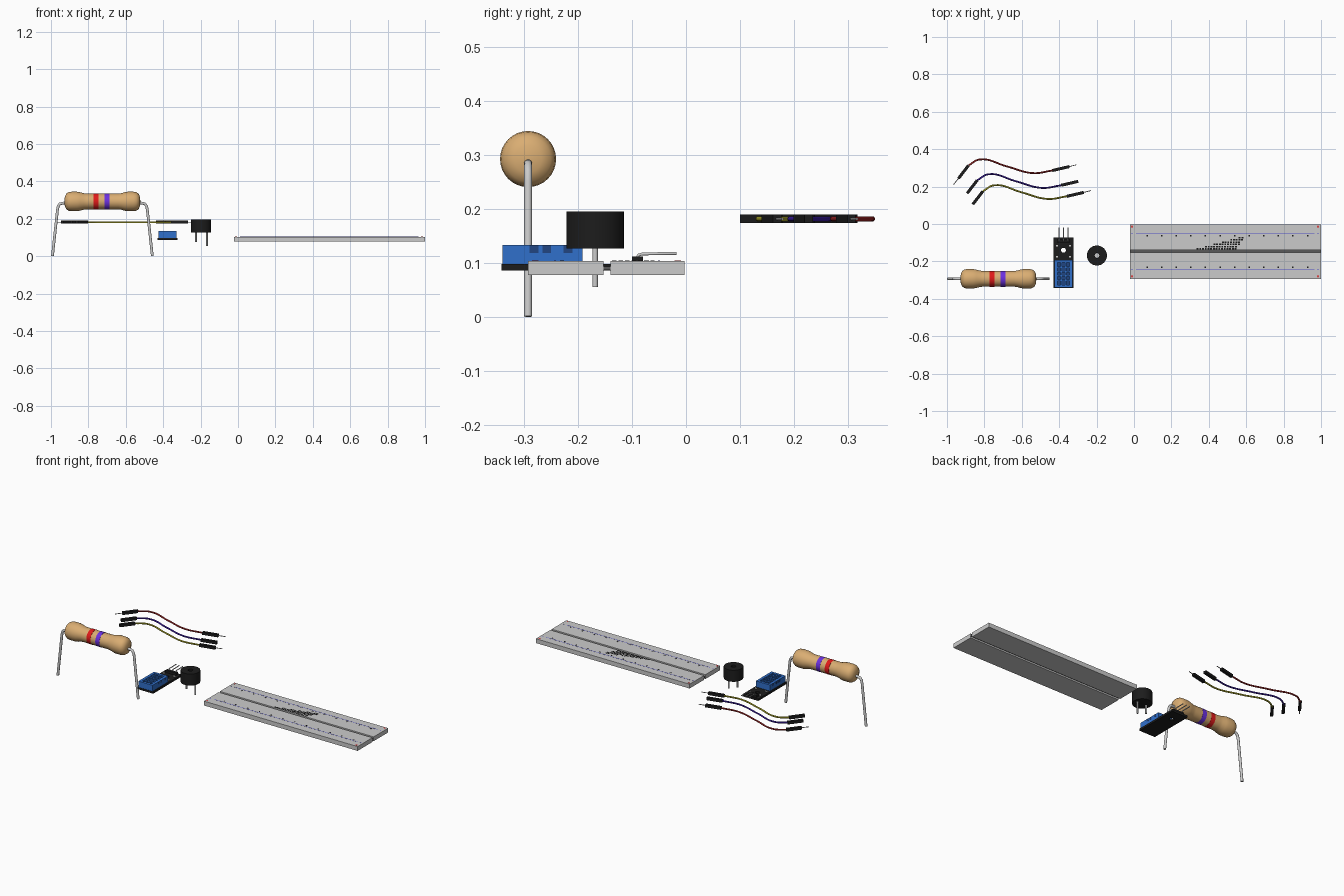
import bpy, bmesh, math
from mathutils import Vector, Matrix

if "Cube" in bpy.data.objects:
    bpy.data.objects.remove(bpy.data.objects["Cube"])

def mat(name, r, g, b):
    m = bpy.data.materials.new(name)
    m.diffuse_color = (r, g, b, 1)
    m.use_nodes = True
    m.node_tree.nodes["Principled BSDF"].inputs["Base Color"].default_value = m.diffuse_color
    return m

BLACK = mat("black", .012, .012, .012)
TAN = mat("tan", .70, .42, .17)
RED = mat("red", .75, .01, .01)
PURPLE = mat("purple", .15, .03, .75)
BLUE = mat("blue", .03, .16, .60)
NAVY = mat("navy", .015, .06, .22)
WIRE_RED = mat("wire red", .30, .015, .015)
WIRE_BLUE = mat("wire blue", .04, .01, .35)
WIRE_YELLOW = mat("wire yellow", .38, .36, .02)
LINE = mat("line blue", .08, .08, .65)
GREY = mat("groove grey", .10, .10, .10)

def finish(name, bm, m=None, smooth=False):
    me = bpy.data.meshes.new(name)
    bm.normal_update()
    bm.to_mesh(me)
    bm.free()
    ob = bpy.data.objects.new(name, me)
    bpy.context.collection.objects.link(ob)
    if m:
        me.materials.append(m)
    if smooth:
        bpy.ops.object.select_all(action='DESELECT')
        ob.select_set(True)
        bpy.context.view_layer.objects.active = ob
        bpy.ops.object.shade_smooth_by_angle(angle=math.radians(40))
    return ob

def boxes(name, items, m=None):
    """One object from (x0, x1, y0, y1, z0, z1) boxes."""
    bm = bmesh.new()
    for x0, x1, y0, y1, z0, z1 in items:
        bmesh.ops.create_cube(bm, size=1, matrix=Matrix.LocRotScale(
            Vector(((x0+x1)/2, (y0+y1)/2, (z0+z1)/2)), None, Vector((x1-x0, y1-y0, z1-z0))))
    return finish(name, bm, m)

def lathe(name, prof, origin, axis, m=None, n=32):
    """Spin (radius, height) points around the x or z axis."""
    bm = bmesh.new()
    vs = [bm.verts.new((r, 0, h)) for r, h in prof]
    es = [bm.edges.new(p) for p in zip(vs, vs[1:])]
    bmesh.ops.spin(bm, geom=vs + es, cent=(0, 0, 0), axis=(0, 0, 1), angle=math.tau, steps=n)
    bmesh.ops.remove_doubles(bm, verts=bm.verts, dist=1e-5)
    if axis == 'x':
        bmesh.ops.rotate(bm, verts=bm.verts, matrix=Matrix.Rotation(math.pi/2, 3, 'Y'))
    bmesh.ops.translate(bm, verts=bm.verts, vec=origin)
    bmesh.ops.recalc_face_normals(bm, faces=bm.faces)
    return finish(name, bm, m, True)

def tube(name, pts, r, m=None, smooth=True, res=8):
    """Round wire through the points."""
    cu = bpy.data.curves.new(name, 'CURVE')
    cu.dimensions = '3D'
    cu.bevel_depth, cu.bevel_resolution, cu.use_fill_caps = r, 3, True
    cu.resolution_u = res
    sp = cu.splines.new('BEZIER')
    sp.bezier_points.add(len(pts) - 1)
    for b, p in zip(sp.bezier_points, pts):
        b.co = p
        b.handle_left_type = b.handle_right_type = 'AUTO' if smooth else 'VECTOR'
    ob = bpy.data.objects.new(name, cu)
    bpy.context.collection.objects.link(ob)
    if m:
        cu.materials.append(m)
    bpy.ops.object.select_all(action='DESELECT')
    ob.select_set(True)
    bpy.context.view_layer.objects.active = ob
    bpy.ops.object.convert(target='MESH')
    bpy.ops.object.shade_smooth_by_angle(angle=math.radians(40))
    return ob

# Resistor body, bands and bent legs
RC = Vector((-.725, -.293, .293))
half = [(0, .203), (.025, .201), (.042, .193), (.050, .180), (.052, .165),
        (.052, .135), (.049, .118), (.044, .100), (.042, .085)]
lathe("resistor_body", [(r, -h) for r, h in half] + half[::-1], RC, 'x', TAN)
for name, x, m in (("resistor_red_band", -.7595, RED), ("resistor_purple_band", -.7005, PURPLE)):
    lathe(name, [(.041, -.0135), (.0428, -.0135), (.0428, .0135), (.041, .0135)],
          (x, RC.y, RC.z), 'x', m)
for side, s in (("left", -1), ("right", 1)):
    path = [(.19, .285), (.212, .284), (.228, .280), (.236, .268), (.240, .25), (.267, .001)]
    tube("resistor_leg_" + side, [(RC.x + s*x, RC.y, z) for x, z in path], .0077, smooth=False)

# Sensor board with a mounting hole
pcb = boxes("sensor_board", [(-.430, -.324, -.342, -.072, .086, .098)], BLACK)
cut = lathe("hole_cutter", [(0, -.03), (.013, -.03), (.013, .03), (0, .03)], (-.377, -.140, .092), 'z')
mod = pcb.modifiers.new("hole", 'BOOLEAN')
mod.operation, mod.object, mod.solver = 'DIFFERENCE', cut, 'EXACT'
bpy.context.view_layer.objects.active = pcb
bpy.ops.object.modifier_apply(modifier="hole")
bpy.data.objects.remove(cut)
boxes("sensor_small_parts", [(x, x+.012, y, y+.008, .098, .101)
                             for x in (-.418, -.348) for y in (-.178, -.120)])

# Sensor housing: tray, rim and grille bars
boxes("sensor_housing_base", [(-.424, -.330, -.340, -.192, .097, .118)], BLUE)
boxes("sensor_grille_floor", [(-.410, -.344, -.328, -.204, .118, .119)], NAVY)
bars = [(-.424, -.408, -.340, -.192, .118, .134), (-.346, -.330, -.340, -.192, .118, .134),
        (-.408, -.346, -.340, -.326, .118, .134), (-.408, -.346, -.206, -.192, .118, .134)]
bars += [(x-.003, x+.003, -.326, -.206, .118, .134) for x in (-.389, -.365)]
bars += [(-.408, -.346, y-.004, y+.004, .118, .133) for y in (-.302, -.278, -.254, -.230)]
boxes("sensor_grille", bars, BLUE)
boxes("sensor_side_slots", [(x-.0008, x+.0008, y-.008, y+.008, .119, .1335)
                            for x in (-.424, -.330) for y in (-.282, -.258, -.219)], NAVY)

# Sensor pin header
boxes("pin_header", [(-.412, -.342, -.100, -.080, .098, .112)], BLACK)
for i, x in enumerate((-.400, -.377, -.354)):
    tube(f"sensor_pin_{i+1}", [(x, -.092, .108), (x, -.088, .115), (x, -.080, .117), (x, -.018, .118)],
         .0028, smooth=False)

# Buzzer
lathe("buzzer_body", [(0, .127), (.0535, .127), (.0535, .196), (.013, .196), (.013, .180), (0, .180)],
      (-.198, -.1685, 0), 'z', BLACK)
lathe("buzzer_disc", [(0, .183), (.0125, .183), (.0125, .180)], (-.198, -.1685, 0), 'z')
for name, x, z in (("buzzer_short_pin", -.225, .076), ("buzzer_long_pin", -.166, .056)):
    lathe(name, [(0, z), (.005, z), (.005, .13), (0, .13)], (x, -.1685, 0), 'z', n=12)

# Jumper wires: one path, shifted for each colour
Z = .182
path = [(-.885, .313), (-.825, .345), (-.68, .308), (-.54, .272), (-.436, .286)]
ends = [((-.885, .313), (-.939, .243), (-.965, .211)), ((-.436, .286), (-.345, .307), (-.307, .317))]
for name, dx, dy, m, pins in (("red", 0, 0, WIRE_RED, (1, 1)), ("blue", .047, -.079, WIRE_BLUE, (0, 0)),
                              ("yellow", .077, -.138, WIRE_YELLOW, (0, 1))):
    off = Vector((dx, dy, Z))
    tube("jumper_wire_" + name, [Vector((*p, 0)) + off for p in path], .0048, m)
    for i, (a, b, tip) in enumerate(ends):
        a, b, tip = (Vector((*p, 0)) + off for p in (a, b, tip))
        d = b - a
        bm = bmesh.new()
        bmesh.ops.create_cube(bm, size=1, matrix=Matrix.LocRotScale(
            (a + b)/2, Matrix.Rotation(math.atan2(d.y, d.x), 3, 'Z'), Vector((d.length, .016, .016))))
        finish(f"jumper_plug_{name}_{i+1}", bm, BLACK)
        if pins[i]:
            tube(f"jumper_pin_{name}_{i+1}", [b - d*.1, tip], .0022, smooth=False)

# Breadboard: two halves joined by a thin web in the centre groove
X0, X1, T = -.022, 1.0, .104
boxes("breadboard_halves", [(X0, X1, -.293, -.153, .078, T), (X0, X1, -.140, -.003, .078, T)])
boxes("breadboard_web", [(X0, X1, -.153, -.140, .087, .094)], GREY)

# Breadboard socket holes: slanted rows that shorten toward the back
holes = []
for j in range(6):
    t = j / 5
    x, end = .335 + .225*t, .545 + .040*t
    while x < end:
        y = -.133 + .060*t
        holes.append((x, x+.010, y-.0045, y+.0045, T-.002, T+.0006))
        x += .0145
boxes("breadboard_holes", holes, BLACK)

# Breadboard marks: scale ticks, rail lines and corner plus and minus marks
boxes("breadboard_ticks", [(.066+.078*i, .074+.078*i, y-.004, y+.004, T-.002, T+.0006)
                           for i in range(12) for y in (-.062, -.230)], BLACK)
boxes("breadboard_rail_lines", [(.01, .965, y-.0015, y+.0015, T-.002, T+.0005)
                                for y in (-.050, -.243)], LINE)
plus = []
for x in (-.011, .984):
    for y in (-.015, -.280):
        plus += [(x-.006, x+.006, y-.0018, y+.0018, T-.002, T+.0006),
                 (x-.0018, x+.0018, y-.006, y+.006, T-.002, T+.0006)]
boxes("breadboard_plus_marks", plus, RED)
boxes("breadboard_minus_marks", [(x-.005, x+.005, y-.0015, y+.0015, T-.002, T+.0006)
                                 for x in (-.011, .984) for y in (-.050, -.243)], LINE)
